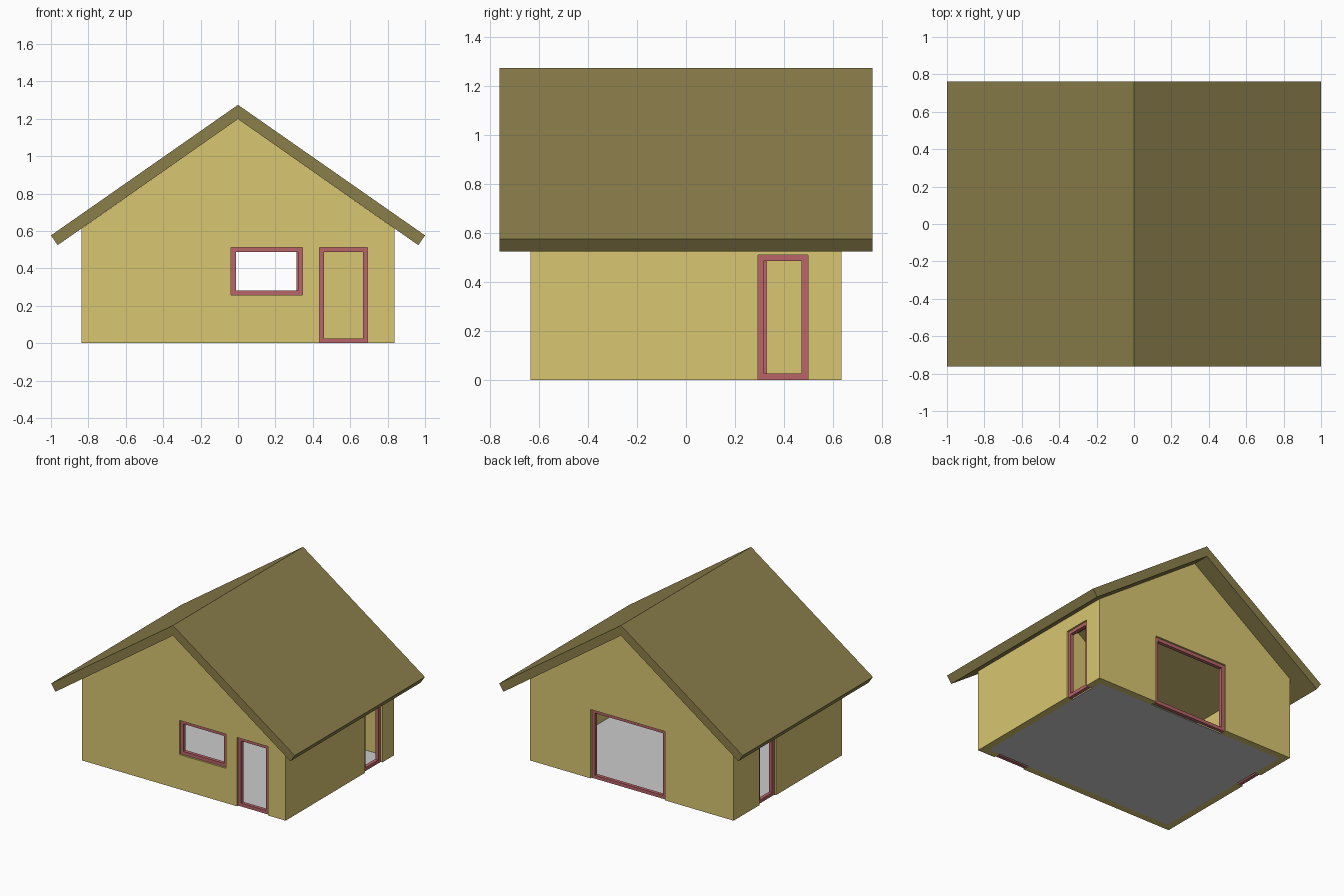
import bpy, bmesh
from mathutils import Vector

if "Cube" in bpy.data.objects:
    bpy.data.objects.remove(bpy.data.objects["Cube"])

WX, WY, T = 0.836, 0.635, 0.052      # wall half sizes and thickness
EAVE, APEX = 0.613, 1.198
FW, FD = 0.025, 0.026                # frame width and depth


def mat(name, rgb):
    m = bpy.data.materials.new(name)
    m.diffuse_color = (*rgb, 1)
    m.use_nodes = True
    m.node_tree.nodes["Principled BSDF"].inputs["Base Color"].default_value = m.diffuse_color
    return m


WALL = mat("wall_yellow", (0.69, 0.565, 0.165))
ROOF = mat("roof_olive", (0.26, 0.21, 0.07))
FRAME = mat("frame_red", (0.48, 0.13, 0.14))


def obj_from(name, bm, material=None):
    bmesh.ops.recalc_face_normals(bm, faces=bm.faces)
    me = bpy.data.meshes.new(name)
    bm.to_mesh(me)
    bm.free()
    if material:
        me.materials.append(material)
    ob = bpy.data.objects.new(name, me)
    bpy.context.collection.objects.link(ob)
    return ob


def prism(name, profile, y, material=None):
    """Extrude an x-z outline from -y to +y."""
    bm = bmesh.new()
    face = bm.faces.new([bm.verts.new((px, -y, pz)) for px, pz in profile])
    ext = bmesh.ops.extrude_face_region(bm, geom=[face])["geom"]
    bmesh.ops.translate(bm, vec=(0, 2 * y, 0),
                        verts=[v for v in ext if isinstance(v, bmesh.types.BMVert)])
    return obj_from(name, bm, material)


def add_box(bm, lo, hi):
    lo, hi = Vector(lo), Vector(hi)
    for v in bmesh.ops.create_cube(bm, size=1)["verts"]:
        v.co = (lo + hi) / 2 + v.co * (hi - lo)


def box(name, lo, hi, material=None):
    bm = bmesh.new()
    add_box(bm, lo, hi)
    return obj_from(name, bm, material)


def cut(target, cutter):
    mod = target.modifiers.new(cutter.name, 'BOOLEAN')
    mod.operation = 'DIFFERENCE'
    mod.solver = 'EXACT'
    mod.object = cutter
    cutter.hide_render = True
    cutter.hide_viewport = True


# walls with gables, hollowed out up to the roof
walls = prism("walls", [(-WX, 0), (WX, 0), (WX, EAVE), (0, APEX), (-WX, EAVE)], WY, WALL)
cut(walls, box("room_cutter", (-WX + T, -WY + T, -0.2), (WX - T, WY - T, 1.6)))

# gable roof slabs
half = [(0, 1.274), (1, 0.576), (0.964, 0.524), (0, APEX)]
prism("roof", half + [(-x, z) for x, z in reversed(half[1:3])], 0.763, ROOF)

# floor
box("floor", (-WX + T, -WY + T, 0), (WX - T, WY - T, 0.006))


def opening(name, axis, side, a, b, z0, z1):
    """Cut a hole in one wall and set a recessed frame in it.
    axis 0: hole runs along x in a front/back wall, axis 1: along y in a side wall."""
    mid = side * ((WY if axis == 0 else WX) - T / 2)

    def pt(u, d, z):
        return (u, mid + d, z) if axis == 0 else (mid + d, u, z)

    low = z0 if z0 > 0 else -0.1
    cut(walls, box(name + "_cutter", pt(a, -T, low), pt(b, T, z1)))
    # mitred square ring of four sides
    bm = bmesh.new()
    rings = []
    for d in (-FD / 2, FD / 2):
        for w in (0, FW):
            rings.append([bm.verts.new(pt(u, d, z)) for u, z in
                          ((a + w, z0 + w), (b - w, z0 + w), (b - w, z1 - w), (a + w, z1 - w))])
    o0, i0, o1, i1 = rings
    for r, s in ((o0, i0), (i0, i1), (i1, o1), (o1, o0)):
        for k in range(4):
            n = (k + 1) % 4
            bm.faces.new((r[k], r[n], s[n], s[k]))
    obj_from(name + "_frame", bm, FRAME)


# window, doors and wide rear opening
opening("front_window", 0, -1, -0.037, 0.345, 0.257, 0.511)
opening("front_door", 0, -1, 0.436, 0.692, 0, 0.511)
opening("back_door", 0, 1, -0.272, 0.338, 0, 0.511)
opening("right_door", 1, 1, 0.294, 0.498, 0, 0.511)
opening("left_door", 1, -1, 0.14, 0.33, 0, 0.511)
